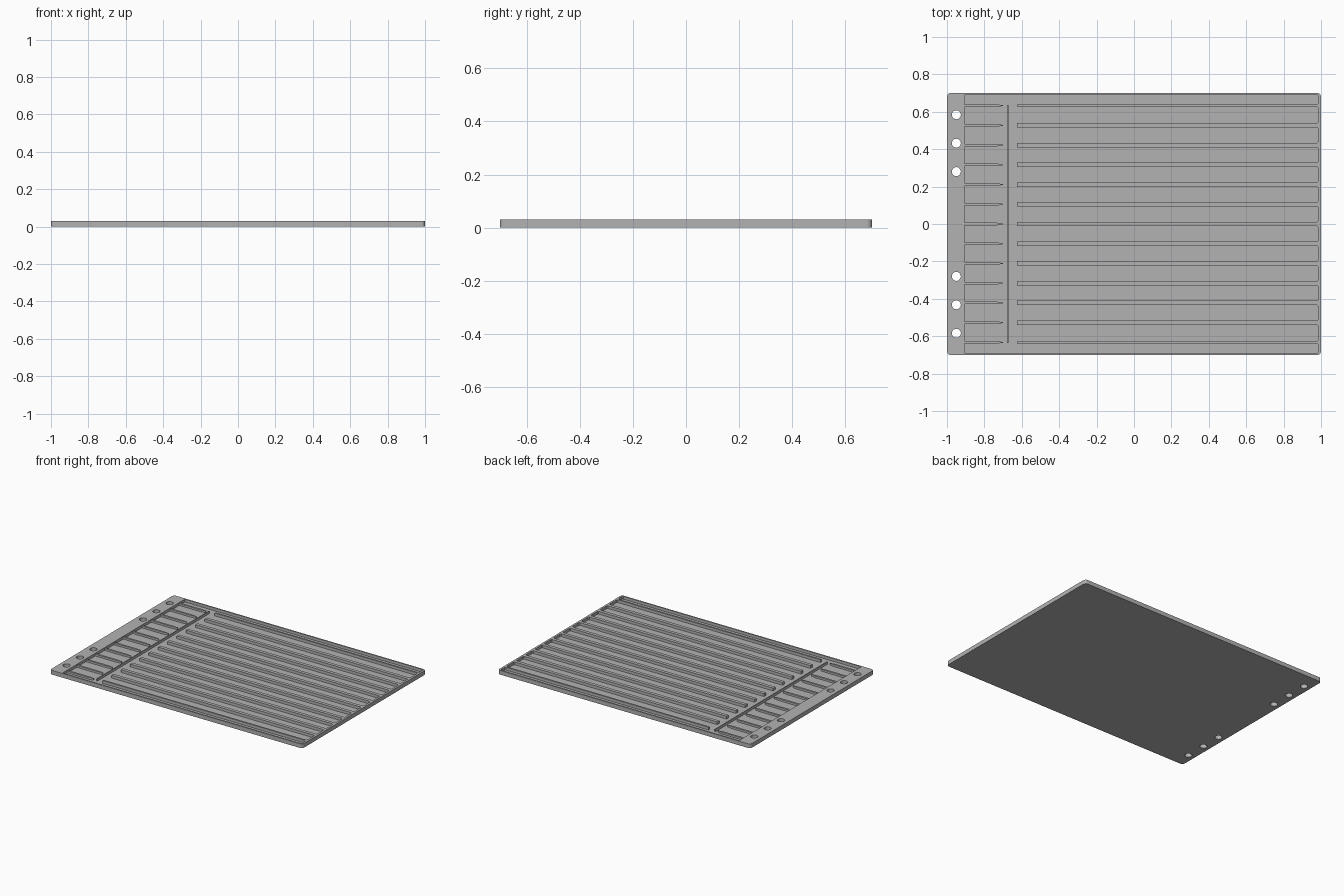
import bpy, bmesh, math

old = bpy.data.objects.get("Cube")
if old:
    bpy.data.objects.remove(old)

TOP, FLOOR = 0.03, 0.01
PITCH = 0.1055
ROWS = [i * PITCH for i in range(-6, 7)]

grey = bpy.data.materials.new("plain grey")
grey.use_nodes = True
colour = (0.45, 0.45, 0.45, 1)
grey.diffuse_color = colour
grey.node_tree.nodes["Principled BSDF"].inputs["Base Color"].default_value = colour


def prism(name, outlines, z0, z1):
    """Extrude one or more closed outlines between two heights."""
    bm = bmesh.new()
    for outline in outlines:
        low = bm.faces.new([bm.verts.new((x, y, z0)) for x, y in outline])
        up = bmesh.ops.extrude_face_region(bm, geom=[low])["geom"]
        for v in up:
            if isinstance(v, bmesh.types.BMVert):
                v.co.z = z1
    bmesh.ops.recalc_face_normals(bm, faces=bm.faces)
    mesh = bpy.data.meshes.new(name)
    bm.to_mesh(mesh)
    bm.free()
    mesh.materials.append(grey)
    obj = bpy.data.objects.new(name, mesh)
    bpy.context.collection.objects.link(obj)
    return obj


def arc(cx, cy, r, start, sweep, n):
    return [(cx + r * math.cos(start + sweep * i / n),
             cy + r * math.sin(start + sweep * i / n)) for i in range(n + 1)]


def box(x0, x1, y0, y1):
    return [(x0, y0), (x1, y0), (x1, y1), (x0, y1)]


def cut(target, cutter):
    cutter.hide_render = True
    cutter.hide_set(True)
    mod = target.modifiers.new(cutter.name, 'BOOLEAN')
    mod.operation, mod.solver, mod.object = 'DIFFERENCE', 'EXACT', cutter


# Plate with rounded corners
r = 0.02
corners = [(1 - r, 0.7 - r), (r - 1, 0.7 - r), (r - 1, r - 0.7), (1 - r, r - 0.7)]
plate = prism("tray_plate", [[p for k, (x, y) in enumerate(corners)
              for p in arc(x, y, r, k * math.pi / 2, math.pi / 2, 6)]], 0, TOP)

# Comb-shaped pocket, leaving the long dividers standing from the right rim
comb = [(-0.905, -0.69)]
y_low = -0.69
for y in ROWS + [0.702]:
    half = 0.006 if abs(y) > 0.6 else 0.012
    y_high = 0.69 if y > 0.7 else y - half
    c = 0.006
    comb += [(0.985 - c, y_low), (0.985, y_low + c),
             (0.985, y_high - c), (0.985 - c, y_high)]
    if y < 0.7:
        y_low = y + half
        comb += [(-0.625, y_high), (-0.625, y_low)]
comb.append((-0.905, 0.69))
cut(plate, prism("pocket_cutter", [comb], FLOOR, TOP + 0.02))

# Binder holes
holes = [arc(-0.95, s * y, 0.024, 0, math.tau, 32)[:-1]
         for s in (-1, 1) for y in (0.28, 0.432, 0.584)]
cut(plate, prism("hole_cutter", holes, -0.02, TOP + 0.02))

# Short pointed dividers beside the binding margin
h = 0.007
prism("short_dividers", [[(-0.906, y - h), (-0.735, y - h), (-0.70, y - 0.002),
      (-0.70, y + 0.002), (-0.735, y + h), (-0.906, y + h)] for y in ROWS],
      FLOOR - 0.002, TOP - 0.006)

# Thin cross wall between short and long dividers
prism("cross_wall", [box(-0.678, -0.672, -0.635, 0.635)], FLOOR - 0.002, TOP - 0.002)
